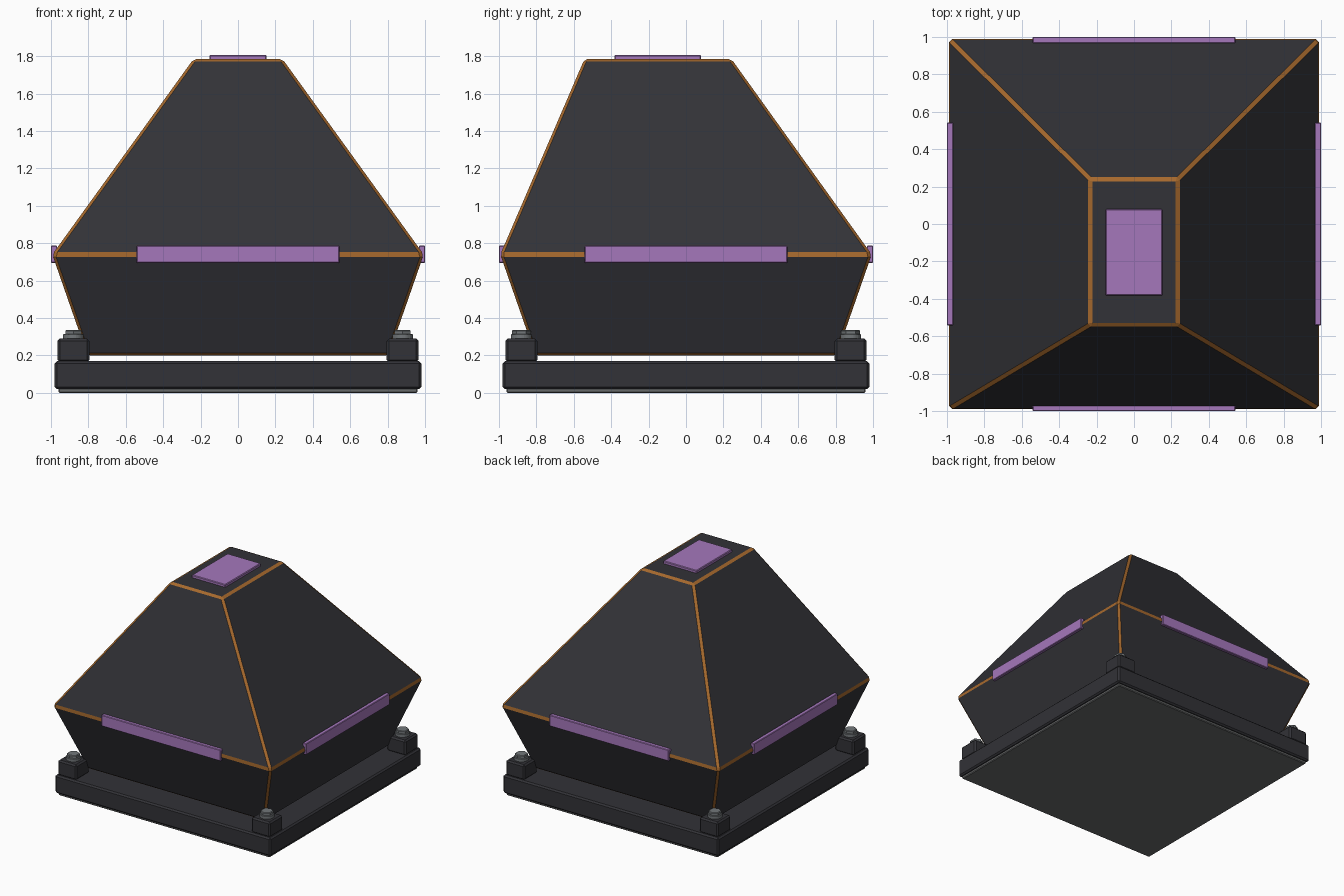
import bpy, bmesh, math
from mathutils import Matrix, Vector

if "Cube" in bpy.data.objects:
    bpy.data.objects.remove(bpy.data.objects["Cube"])


def material(name, rgb):
    m = bpy.data.materials.new(name)
    m.diffuse_color = (*rgb, 1)
    m.use_nodes = True
    m.node_tree.nodes["Principled BSDF"].inputs["Base Color"].default_value = m.diffuse_color
    return m


DARK = material("charcoal", (0.032, 0.032, 0.038))
COPPER = material("copper_trim", (0.38, 0.14, 0.026))
PURPLE = material("purple_panel", (0.375, 0.185, 0.50))
STEEL = material("steel", (0.17, 0.185, 0.195))
GREY = material("sole_grey", (0.14, 0.145, 0.147))


def finish(name, bm, *mats):
    bmesh.ops.recalc_face_normals(bm, faces=bm.faces[:])
    me = bpy.data.meshes.new(name)
    bm.to_mesh(me)
    bm.free()
    for m in mats:
        me.materials.append(m)
    ob = bpy.data.objects.new(name, me)
    bpy.context.collection.objects.link(ob)
    return ob


def box(name, lo, hi, mat, bevel):
    lo, hi = Vector(lo), Vector(hi)
    bm = bmesh.new()
    bmesh.ops.create_cube(bm, size=1)
    bmesh.ops.scale(bm, vec=hi - lo, verts=bm.verts[:])
    bmesh.ops.translate(bm, vec=(lo + hi) / 2, verts=bm.verts[:])
    bmesh.ops.bevel(bm, geom=bm.edges[:], offset=bevel, segments=1,
                    affect='EDGES', profile=0.5)
    return finish(name, bm, mat)


def cylinder(name, sides, r, x, y, z0, z1, bevel):
    bm = bmesh.new()
    bmesh.ops.create_cone(bm, cap_ends=True, segments=sides, radius1=r, radius2=r,
                          depth=z1 - z0, matrix=Matrix.Translation((x, y, (z0 + z1) / 2)))
    rims = [e for e in bm.edges if abs(e.verts[0].co.z - e.verts[1].co.z) < 1e-4]
    bmesh.ops.bevel(bm, geom=rims, offset=bevel, segments=1, affect='EDGES', profile=0.5)
    return finish(name, bm, STEEL)


# Faceted body: three rectangular rings, copper chamfers along every edge
bm = bmesh.new()
rings = []
for x, y0, y1, z in [(0.805, -0.805, 0.805, 0.20),
                     (0.993, -0.993, 0.993, 0.74),
                     (0.238, -0.543, 0.243, 1.785)]:
    rings.append([bm.verts.new(p) for p in
                  [(-x, y0, z), (x, y0, z), (x, y1, z), (-x, y1, z)]])
for a, b in zip(rings, rings[1:]):
    for i in range(4):
        j = (i + 1) % 4
        bm.faces.new((a[i], a[j], b[j], b[i]))
bm.faces.new(rings[0][::-1])
bm.faces.new(rings[-1])
bmesh.ops.bevel(bm, geom=bm.edges[:], offset=0.030, offset_type='WIDTH', segments=1,
                affect='EDGES', profile=0.5, material=1)
finish("body", bm, DARK, COPPER)

# Base slab with a slightly inset grey sole
box("base_slab", (-0.98, -0.98, 0.02), (0.98, 0.98, 0.17), DARK, 0.012)
box("base_sole", (-0.96, -0.96, 0), (0.96, 0.96, 0.03), GREY, 0.006)

# Corner mounts, each with a washer and hex bolt
for sx in (-1, 1):
    for sy in (-1, 1):
        cx, cy = 0.88 * sx, 0.88 * sy
        box("corner_mount", (cx - 0.085, cy - 0.085, 0.165),
            (cx + 0.085, cy + 0.085, 0.29), DARK, 0.012)
        cylinder("washer", 24, 0.055, cx, cy, 0.285, 0.315, 0.003)
        cylinder("hex_bolt", 6, 0.05, cx, cy, 0.305, 0.337, 0.005)

# Purple panels around the waist and on the roof
for i in range(4):
    p = box("waist_panel", (-0.542, -1.0, 0.695), (0.542, -0.967, 0.787), PURPLE, 0.004)
    p.data.transform(Matrix.Rotation(i * math.pi / 2, 4, 'Z'))
box("roof_panel", (-0.152, -0.383, 1.775), (0.152, 0.08, 1.807), PURPLE, 0.005)
